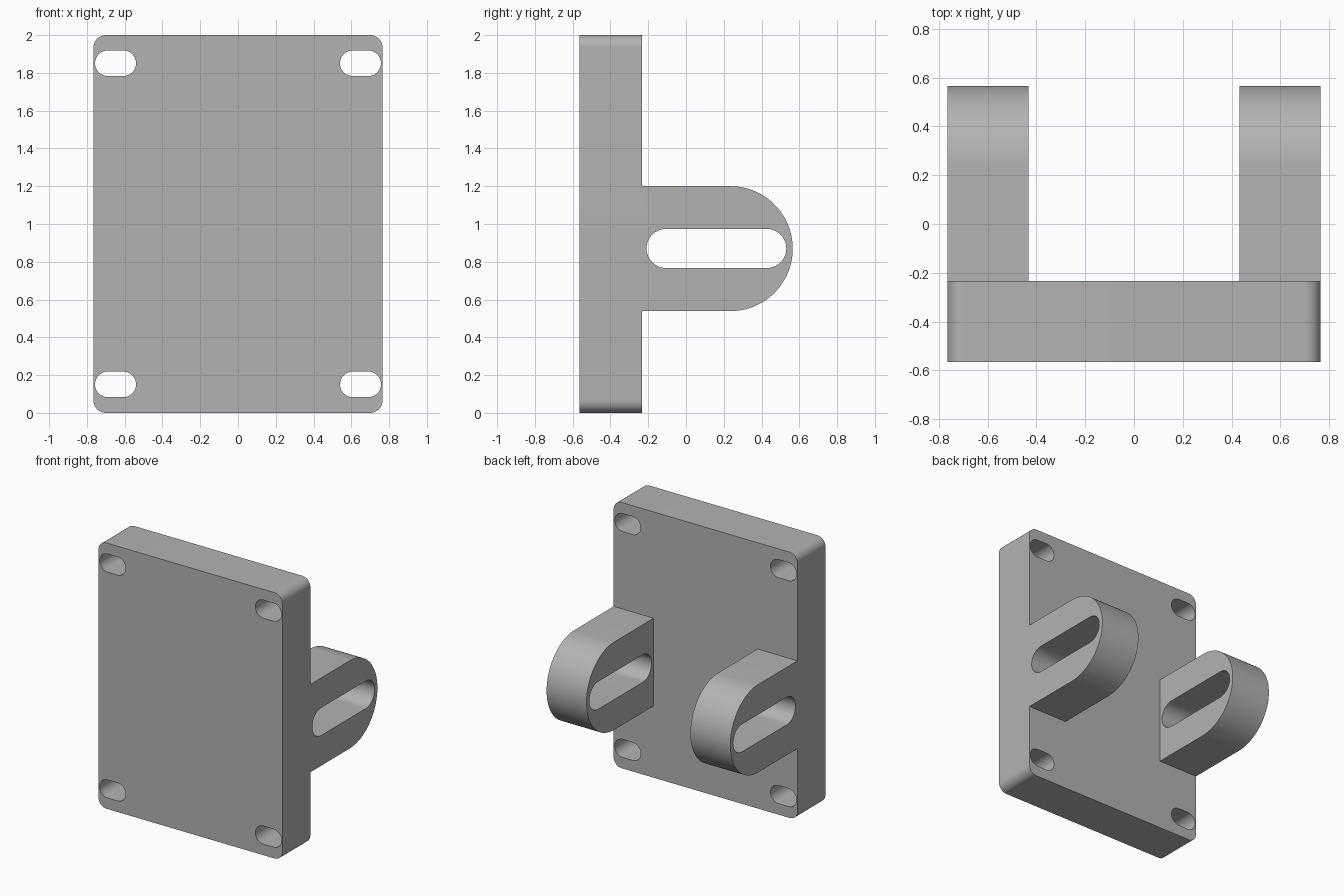
import bpy
import bmesh
from math import cos, sin, pi, radians
from mathutils import Vector

cube = bpy.data.objects.get("Cube")
if cube:
    bpy.data.objects.remove(cube, do_unlink=True)

# Single grey finish
GREY = (0.45, 0.45, 0.45, 1)
grey = bpy.data.materials.new("plain grey")
grey.use_nodes = True
grey.diffuse_color = GREY
grey.node_tree.nodes["Principled BSDF"].inputs["Base Color"].default_value = GREY


def rounded_box(u0, u1, v0, v1, radii, steps=16):
    """Outline with radii in order: low-low, high-low, high-high, low-high."""
    corners = [(u0, v0, 1, 1), (u1, v0, -1, 1), (u1, v1, -1, -1), (u0, v1, 1, -1)]
    points = []
    for i, ((u, v, du, dv), r) in enumerate(zip(corners, radii)):
        if r == 0:
            points.append((u, v))
            continue
        for k in range(steps + 1):
            a = pi + (i + k / steps) * pi / 2
            points.append((u + du * r + r * cos(a), v + dv * r + r * sin(a)))
    return points


def slot(u0, u1, v0, v1):
    """Horizontal slot with fully round ends."""
    return rounded_box(u0, u1, v0, v1, [(v1 - v0) / 2 - 1e-4] * 4)


def extruded_part(name, loops, place, depth):
    """Fill an outline with its holes, then extrude it by depth."""
    bm = bmesh.new()
    edges = []
    for loop in loops:
        verts = [bm.verts.new(place(u, v)) for u, v in loop]
        edges += [bm.edges.new((a, b)) for a, b in zip(verts, verts[1:] + verts[:1])]
    bmesh.ops.triangle_fill(bm, edges=edges, use_beauty=True, use_dissolve=False)
    result = bmesh.ops.extrude_face_region(bm, geom=bm.faces[:], use_keep_orig=True)
    moved = [g for g in result["geom"] if isinstance(g, bmesh.types.BMVert)]
    bmesh.ops.translate(bm, verts=moved, vec=Vector(depth))
    bmesh.ops.recalc_face_normals(bm, faces=bm.faces[:])
    mesh = bpy.data.meshes.new(name)
    bm.to_mesh(mesh)
    bm.free()
    mesh.materials.append(grey)
    obj = bpy.data.objects.new(name, mesh)
    bpy.context.collection.objects.link(obj)
    bpy.ops.object.select_all(action="DESELECT")
    obj.select_set(True)
    bpy.context.view_layer.objects.active = obj
    bpy.ops.object.shade_smooth_by_angle(angle=radians(30))
    return obj


HALF_WIDTH, HALF_DEPTH, THICK = 0.765, 0.565, 0.332

# Mounting plate with four corner slots
plate_loops = [rounded_box(-HALF_WIDTH, HALF_WIDTH, 0, 2, [0.066] * 4)]
for z0, z1 in ((0.083, 0.219), (1.783, 1.919)):
    plate_loops.append(slot(0.54, 0.757, z0, z1))
    plate_loops.append(slot(-0.757, -0.54, z0, z1))
extruded_part("mounting_plate", plate_loops,
              lambda u, v: (u, -HALF_DEPTH, v), (0, THICK, 0))

# Pair of slotted lugs with round ends, flush with the plate sides
lug_outline = rounded_box(THICK - HALF_DEPTH, HALF_DEPTH, 0.539, 1.2,
                          [0, 0.33, 0.33, 0], steps=24)
lug_slot = slot(-0.209, 0.531, 0.767, 0.974)
for name, side in (("left_lug", 1), ("right_lug", -1)):
    extruded_part(name, [lug_outline, lug_slot],
                  lambda u, v: (side * HALF_WIDTH, u, v), (-side * THICK, 0, 0))
